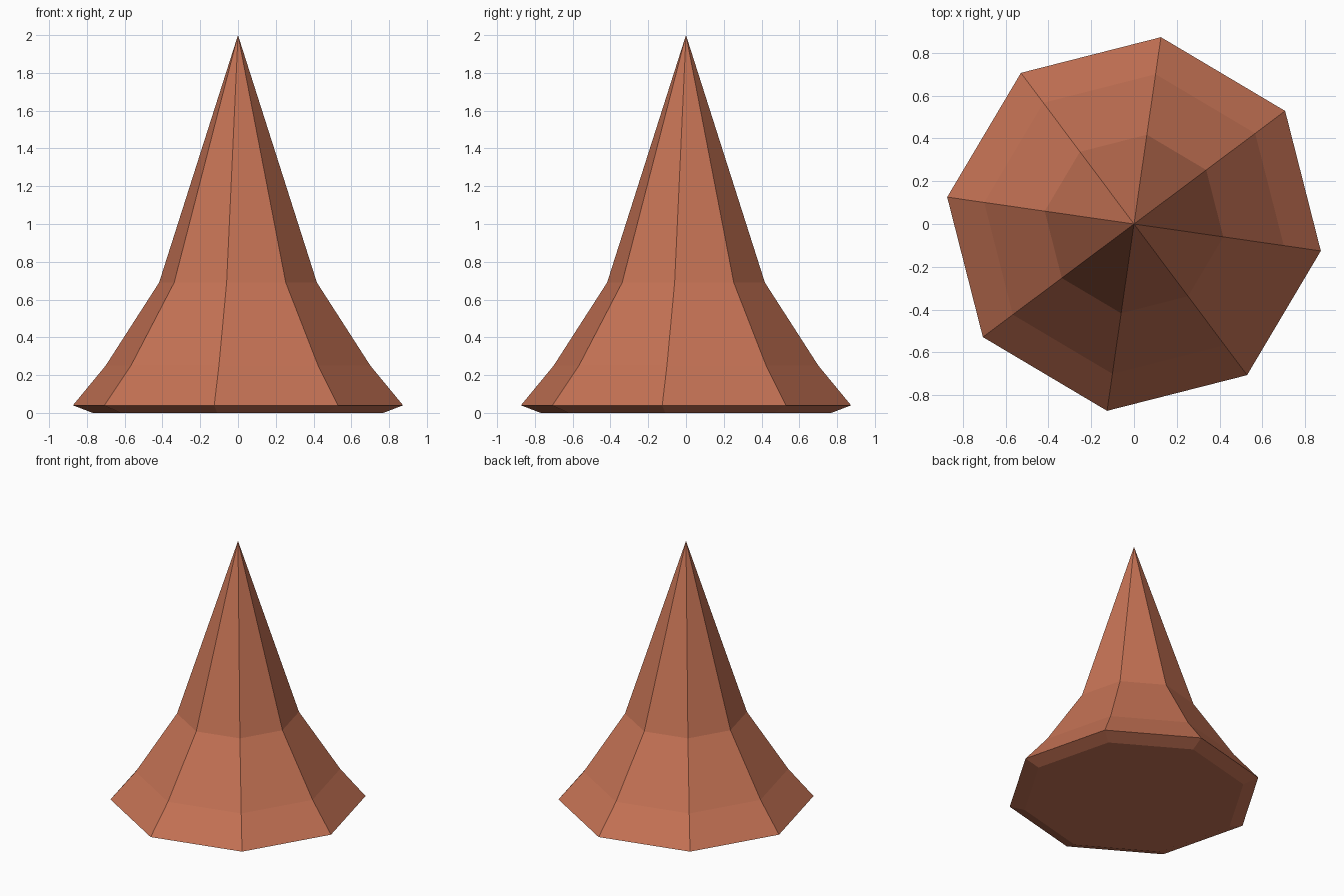
import bpy, bmesh, math

cube = bpy.data.objects.get("Cube")
if cube:
    bpy.data.objects.remove(cube, do_unlink=True)

SIDES = 8
TURN = math.radians(-8.2)
# Radius and height of each ring, from the base up
PROFILE = [(0.777, 0), (0.883, 0.04), (0.708, 0.25), (0.422, 0.69)]
TIP_HEIGHT = 2.0


def make_material(name, colour):
    mat = bpy.data.materials.new(name)
    mat.use_nodes = True
    mat.diffuse_color = colour
    mat.node_tree.nodes["Principled BSDF"].inputs["Base Color"].default_value = colour
    return mat


def ring(bm, radius, z):
    angles = [TURN + math.tau * i / SIDES for i in range(SIDES)]
    return [bm.verts.new((radius * math.cos(a), radius * math.sin(a), z)) for a in angles]


# Flared eight-sided spire with a bevelled foot
bm = bmesh.new()
rings = [ring(bm, r, z) for r, z in PROFILE]
tip = bm.verts.new((0, 0, TIP_HEIGHT))
bm.faces.new(reversed(rings[0]))
for i in range(SIDES):
    j = (i + 1) % SIDES
    for low, high in zip(rings, rings[1:]):
        bm.faces.new((low[i], low[j], high[j], high[i]))
    bm.faces.new((rings[-1][i], rings[-1][j], tip))
bmesh.ops.recalc_face_normals(bm, faces=bm.faces)

mesh = bpy.data.meshes.new("flared_spire")
bm.to_mesh(mesh)
bm.free()
mesh.materials.append(make_material("terracotta", (0.56, 0.17, 0.09, 1)))
bpy.context.collection.objects.link(bpy.data.objects.new("flared_spire", mesh))
